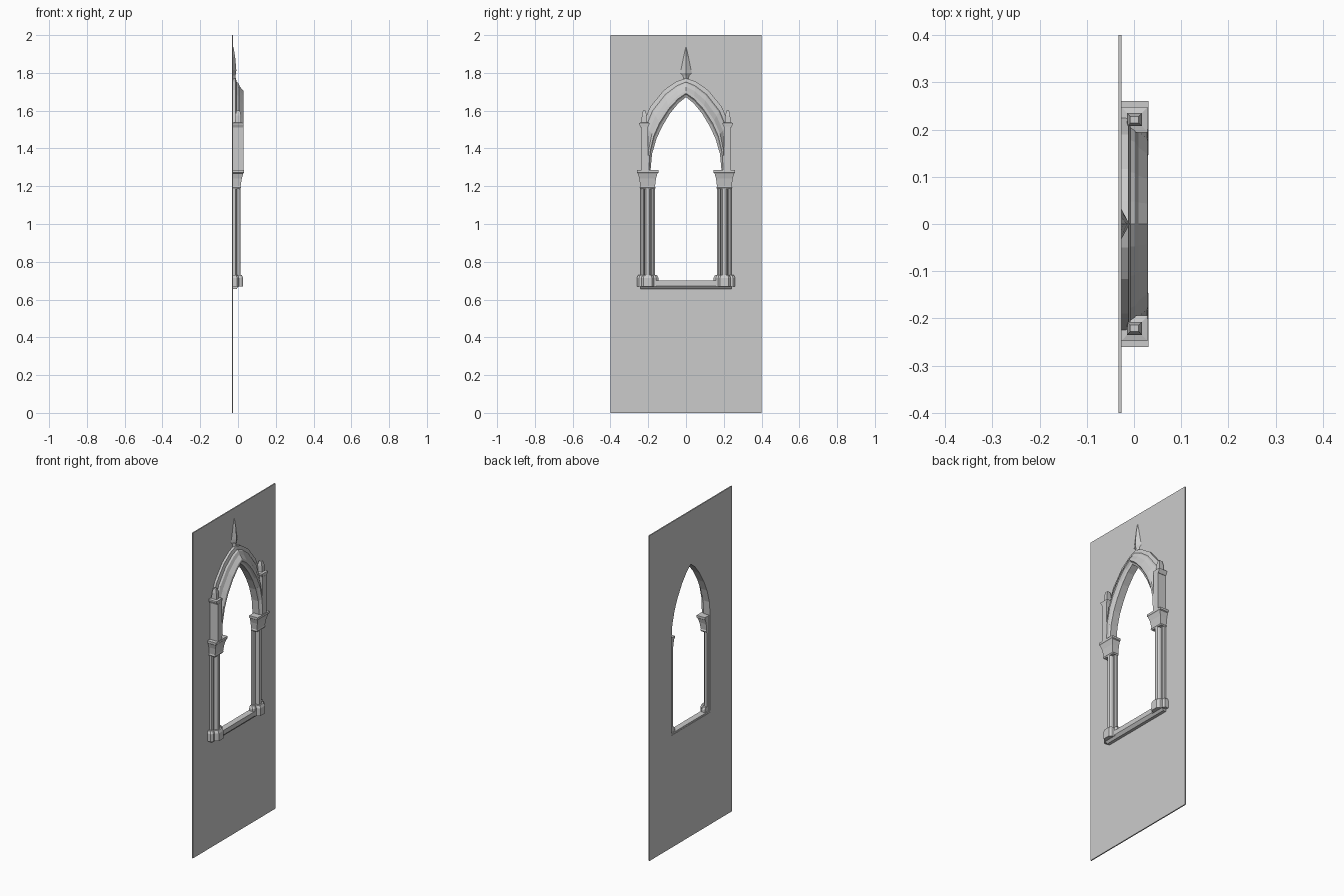
import bpy, bmesh

if "Cube" in bpy.data.objects:
    bpy.data.objects.remove(bpy.data.objects["Cube"])

BACK = -0.026   # front plane of the wall, where the mouldings start


def finish(name, bm, mirror=True):
    """Drop faces on the symmetry plane, make the object, mirror it in y."""
    if mirror:
        mid = [f for f in bm.faces if all(abs(v.co.y) < 1e-5 for v in f.verts)]
        bmesh.ops.delete(bm, geom=mid, context='FACES_ONLY')
    bmesh.ops.recalc_face_normals(bm, faces=bm.faces)
    me = bpy.data.meshes.new(name)
    bm.to_mesh(me)
    bm.free()
    ob = bpy.data.objects.new(name, me)
    bpy.context.collection.objects.link(ob)
    if mirror:
        m = ob.modifiers.new("Mirror", 'MIRROR')
        m.use_axis = (False, True, False)
    return ob


def loft(name, rings, cap=True, mirror=True):
    """Skin a list of equal-length closed rings of (x, y, z) points."""
    bm = bmesh.new()
    rows = [[bm.verts.new(p) for p in r] for r in rings]
    n = len(rows[0])
    for a, b in zip(rows, rows[1:]):
        for i in range(n):
            j = (i + 1) % n
            bm.faces.new((a[i], a[j], b[j], b[i]))
    if cap:
        bm.faces.new(rows[0])
        bm.faces.new(rows[-1])
    return finish(name, bm, mirror)


def rect(x0, x1, y0, y1, z):
    return [(x0, y0, z), (x1, y0, z), (x1, y1, z), (x0, y1, z)]


def plan(pts, z, yc=0.203):
    """Half plan (offset from column centre, x) mirrored about the column axis."""
    full = [(-d, x) for d, x in pts] + [(d, x) for d, x in reversed(pts) if d > 0]
    return [(x, yc + d, z) for d, x in full]


# arch curves (y, z), springing to apex
outer = [(.235, 1.28), (.235, 1.42), (.227, 1.53), (.19, 1.62), (.116, 1.71), (.05, 1.755), (0, 1.772)]
inner = [(.188, 1.28), (.18, 1.37), (.157, 1.45), (.127, 1.515), (.085, 1.585), (.04, 1.64), (0, 1.672)]

# wall panel with the pointed opening
half = [(0, 0), (.4, 0), (.4, 2), (0, 2)] + inner[::-1] + [(.188, .69), (0, .69)]
loft("wall_panel", [[(x, y, z) for y, z in half] for x in (-.033, BACK)])

# stepped arch moulding: (0 = inner curve, 1 = outer curve; depth x)
profile = [(1, BACK), (1, -.012), (.8, -.007), (.74, .002), (.55, .010),
           (.34, .028), (.2, .030), (.12, .018), (0, .012), (0, BACK)]
loft("arch_moulding", [[(x, i[0] + (o[0] - i[0]) * t, i[1] + (o[1] - i[1]) * t)
                        for t, x in profile] for i, o in zip(inner, outer)])

# sill with a chamfered underside
sill = [(BACK - .005, .655), (-.008, .655), (.006, .672), (.006, .70), (BACK - .005, .70)]
loft("sill", [[(x, y, z) for x, z in sill] for y in (0, .24)])

# clustered column: middle shaft between two side shafts
shaft = [(.038, BACK), (.038, -.012), (.03, -.006), (.022, -.006), (.018, -.012),
         (.016, .004), (.009, .012), (0, .014)]
loft("column", [plan(shaft, z) for z in (.72, 1.2)])

# column base, stepped plan with a bevelled top
foot = [(.057, BACK), (.057, -.004), (.045, .006), (.033, .006), (.030, .018), (.022, .027)]
loft("column_base", [plan(foot, .668), plan(foot, .715),
                     plan([(d * .88, x if x == BACK else x - .007) for d, x in foot], .73)])

# flared capital with its necking ring and square abacus
loft("capital", [rect(BACK, x, .203 - d, .203 + d, z) for x, d, z in
                 [(.012, .039, 1.185), (.016, .042, 1.192), (.014, .039, 1.2),
                  (.020, .044, 1.24), (.028, .052, 1.268), (.031, .057, 1.272), (.031, .057, 1.285)]])

# side pinnacle: shaft, flange and tapered tip
loft("pinnacle_shaft", [rect(BACK, .028, .2, .236, z) for z in (1.28, 1.515)])
loft("pinnacle_cap", [rect(-.5 * w + .001, .5 * w + .001, .221 - d, .221 + d, z) for w, d, z in
                      [(.052, .018, 1.51), (.056, .027, 1.528), (.056, .027, 1.535),
                       (.032, .014, 1.538), (.030, .013, 1.575), (.018, .007, 1.6)]])

# diamond finial half sunk into the wall
loft("finial", [[(BACK, -w, z), (BACK + d, 0, z), (BACK, w, z), (BACK - .005, 0, z)]
                for w, d, z in [(.013, .016, 1.755), (.015, .013, 1.785), (.031, .016, 1.80),
                                (.027, .017, 1.815), (.013, .011, 1.885), (.001, .002, 1.937)]],
     mirror=False)
